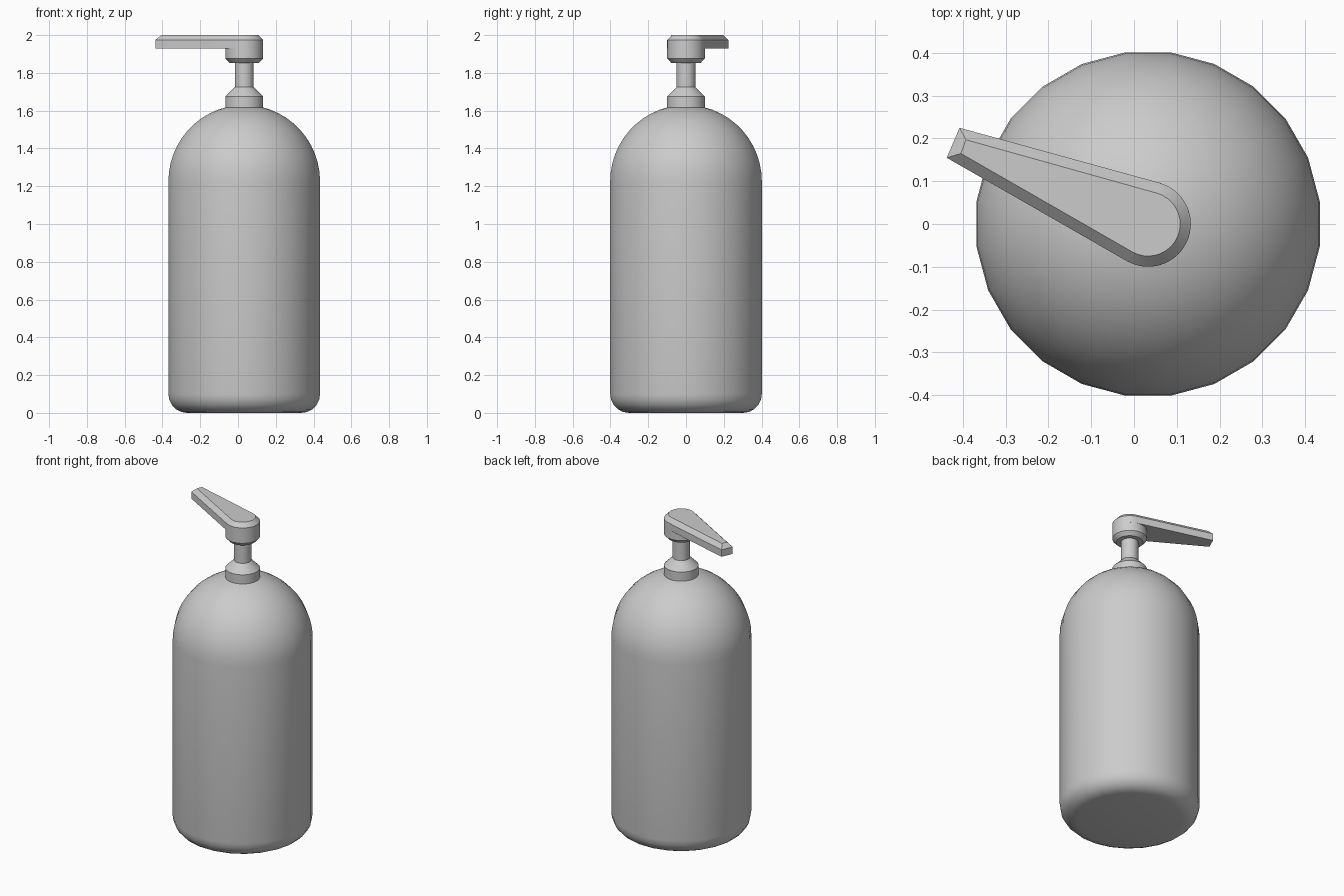
import bpy, bmesh, math

if "Cube" in bpy.data.objects:
    bpy.data.objects.remove(bpy.data.objects["Cube"])

CX = 0.033  # bottle axis
grey = bpy.data.materials.new("light grey")
grey.diffuse_color = (0.6, 0.6, 0.6, 1)
grey.use_nodes = True
grey.node_tree.nodes["Principled BSDF"].inputs["Base Color"].default_value = grey.diffuse_color


def loft(name, rings, cap_start=True, cap_end=True):
    """Skin a stack of equal-length rings, cap the ends and smooth the result."""
    bm = bmesh.new()
    loops = [[bm.verts.new(p) for p in ring] for ring in rings]
    n = len(loops[0])
    for a, b in zip(loops, loops[1:]):
        for i in range(n):
            j = (i + 1) % n
            bm.faces.new((a[i], a[j], b[j], b[i]))
    if cap_start:
        bm.faces.new(loops[0][::-1])
    if cap_end:
        bm.faces.new(loops[-1])
    mesh = bpy.data.meshes.new(name)
    bm.to_mesh(mesh)
    bm.free()
    mesh.materials.append(grey)
    ob = bpy.data.objects.new(name, mesh)
    bpy.context.collection.objects.link(ob)
    bpy.ops.object.select_all(action='DESELECT')
    ob.select_set(True)
    bpy.context.view_layer.objects.active = ob
    bpy.ops.object.shade_smooth_by_angle(angle=math.radians(30))
    return ob


def lathe(name, profile, sides, **caps):
    """Turn a (radius, height) profile around the bottle axis."""
    turn = [2 * math.pi * (i + 0.5) / sides for i in range(sides)]
    return loft(name, [[(CX + r * math.cos(t), r * math.sin(t), z) for t in turn]
                       for r, z in profile], **caps)


def arc(r0, z0, radius, start, end, steps):
    angles = [math.radians(start + (end - start) * i / steps) for i in range(steps + 1)]
    return [(r0 + radius * math.cos(a), z0 + radius * math.sin(a)) for a in angles]


# Bottle: rounded foot, straight wall, domed shoulder
R = 0.405
lathe("bottle", arc(R - 0.1, 0.1, 0.1, -90, 0, 5) + arc(0, 1.225, R, 0, 84, 12), 24)

# Collar with sloped top, and the thin stem above it
lathe("collar", [(0.1, 1.615), (0.1, 1.675), (0.05, 1.725)], 32)
lathe("stem", [(0.05, 1.715), (0.05, 1.86)], 32)

# Round lower part of the pump head, chamfered underneath
lathe("pump_head", [(0.078, 1.853), (0.1, 1.876), (0.1, 1.93)], 32, cap_end=False)


# Nozzle: teardrop plan, round at the head and narrowing to the spout
def teardrop(radius, tip_low, tip_high, z):
    ring = [(CX + r, y, z) for r, y in arc(0, 0, radius, -119.7, 74.5, 18)]
    return ring + [(*tip_high, z), (*tip_low, z)]


outer = (0.1, (-0.438, 0.155), (-0.408, 0.225))
inner = (0.075, (-0.405, 0.165), (-0.393, 0.197))
loft("nozzle", [teardrop(*outer, 1.93), teardrop(*outer, 1.974), teardrop(*inner, 2.0)])
